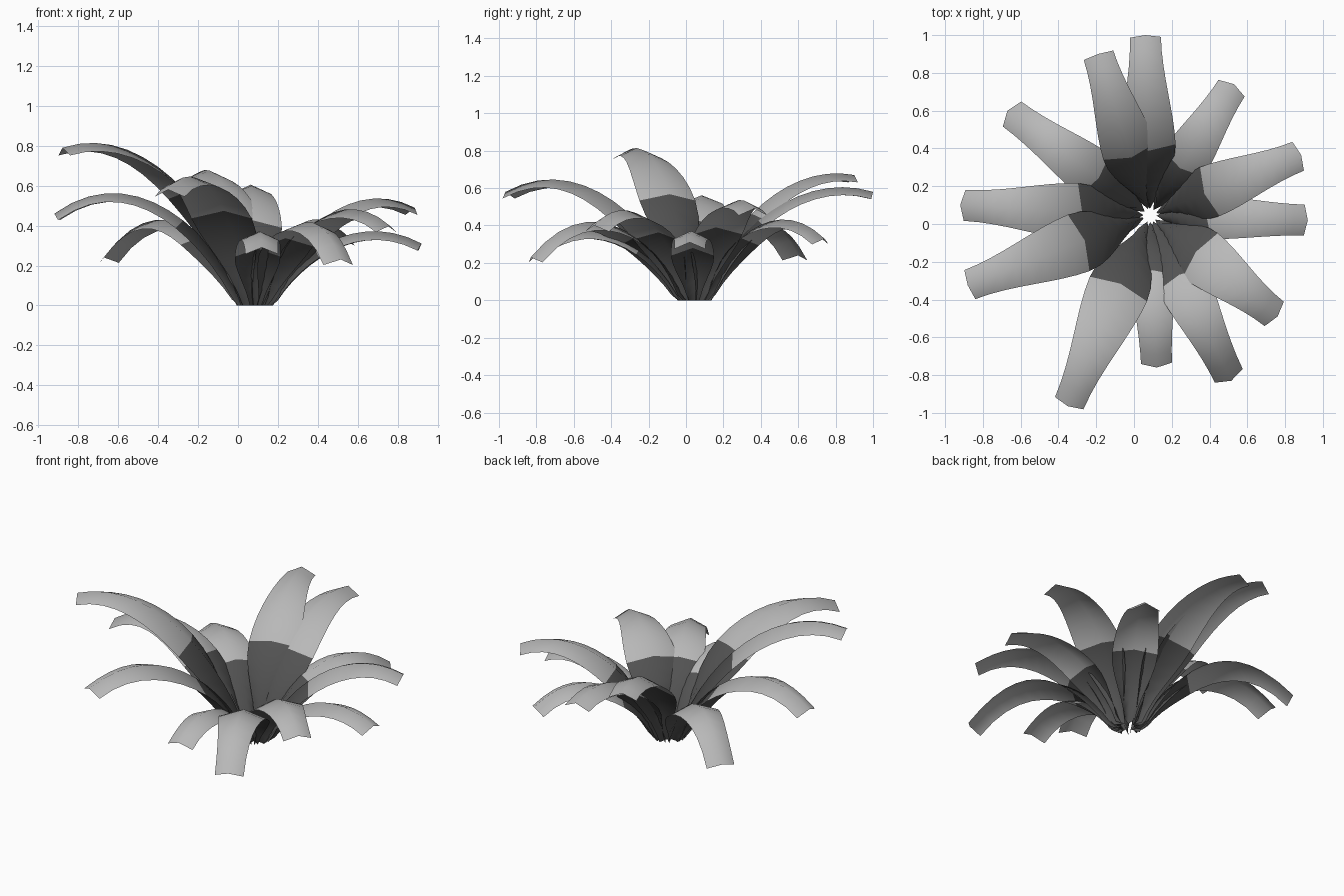
import bpy, math
from mathutils import Vector

if "Cube" in bpy.data.objects:
    bpy.data.objects.remove(bpy.data.objects["Cube"])


def material(name, value):
    m = bpy.data.materials.new(name)
    m.diffuse_color = (value, value, value, 1)
    m.use_nodes = True
    m.node_tree.nodes["Principled BSDF"].inputs["Base Color"].default_value = m.diffuse_color
    return m


LIGHT = material("light_grey_blade", 0.48)
DARK = material("dark_grey_base", 0.085)
CENTRE = Vector((0.085, 0.045, 0))
ROWS, DARK_ROWS = 14, 6

# tip x, tip y, tip height, shoulder height, half width
LEAVES = [
    (0.06, 1.00, 0.58, 0.59, 0.145), (-0.19, 0.90, 0.67, 0.65, 0.145),
    (-0.67, 0.60, 0.24, 0.42, 0.135), (-0.92, 0.10, 0.46, 0.56, 0.15),
    (-0.88, -0.325, 0.79, 0.79, 0.16), (-0.35, -0.965, 0.58, 0.64, 0.165),
    (0.12, -0.76, 0.29, 0.37, 0.115), (0.515, -0.83, 0.23, 0.41, 0.14),
    (0.76, -0.49, 0.40, 0.48, 0.15), (0.92, 0.02, 0.31, 0.37, 0.115),
    (0.885, 0.365, 0.49, 0.53, 0.14), (0.53, 0.74, 0.33, 0.43, 0.13),
]


def bezier(p, t):
    s = 1 - t
    return p[0]*s**3 + 3*p[1]*s*s*t + 3*p[2]*s*t*t + p[3]*t**3


def ease(a, b, u):
    return a + (b - a) * (3*u*u - 2*u**3)


def leaf(name, tx, ty, zt, zp, half):
    out = Vector((tx, ty, 0)) - CENTRE
    length = out.length
    out.normalize()
    side = Vector((-out.y, out.x, 0))
    # arching midrib
    h1 = 0.65 * zp
    h2 = (zp - 0.42*zt - 0.14*h1) / 0.42
    r = (0.035, 0.2*length, 0.6*length, length)
    z = (0.0, h1, h2, zt)
    verts, faces = [], []
    for i in range(ROWS + 1):
        t = i / ROWS
        a, b = max(t - 0.01, 0), min(t + 0.01, 1)
        dr, dz = bezier(r, b) - bezier(r, a), bezier(z, b) - bezier(z, a)
        n = (Vector((0, 0, dr)) - out * dz).normalized()
        mid = CENTRE + out * bezier(r, t) + Vector((0, 0, bezier(z, t)))
        # narrow foot, broad middle, blunt tip, folded along the midrib
        w = ease(0.03, half, t/0.42) if t < 0.42 else ease(half, 0.082, (t-0.42)/0.58)
        fold = 0.055 - 0.015*t
        for s in (-1, 0, 1):
            p = mid + side * (w*s) - n * (fold*abs(s))
            p.z = 0 if i == 0 else max(p.z, 0)
            verts.append(p)
    for i in range(ROWS):
        for j in range(2):
            k = 3*i + j
            faces.append((k, k + 3, k + 4, k + 1))
    me = bpy.data.meshes.new(name)
    me.from_pydata(verts, [], faces)
    me.materials.append(LIGHT)
    me.materials.append(DARK)
    for p in me.polygons:
        p.use_smooth = True
        p.material_index = 1 if p.index // 2 < DARK_ROWS else 0
    me.update()
    # blades face upward
    if sum(p.normal.z * p.area for p in me.polygons) < 0:
        me.flip_normals()
    ob = bpy.data.objects.new(name, me)
    bpy.context.collection.objects.link(ob)


for i, spec in enumerate(LEAVES):
    leaf(f"leaf_{i + 1}", *spec)
